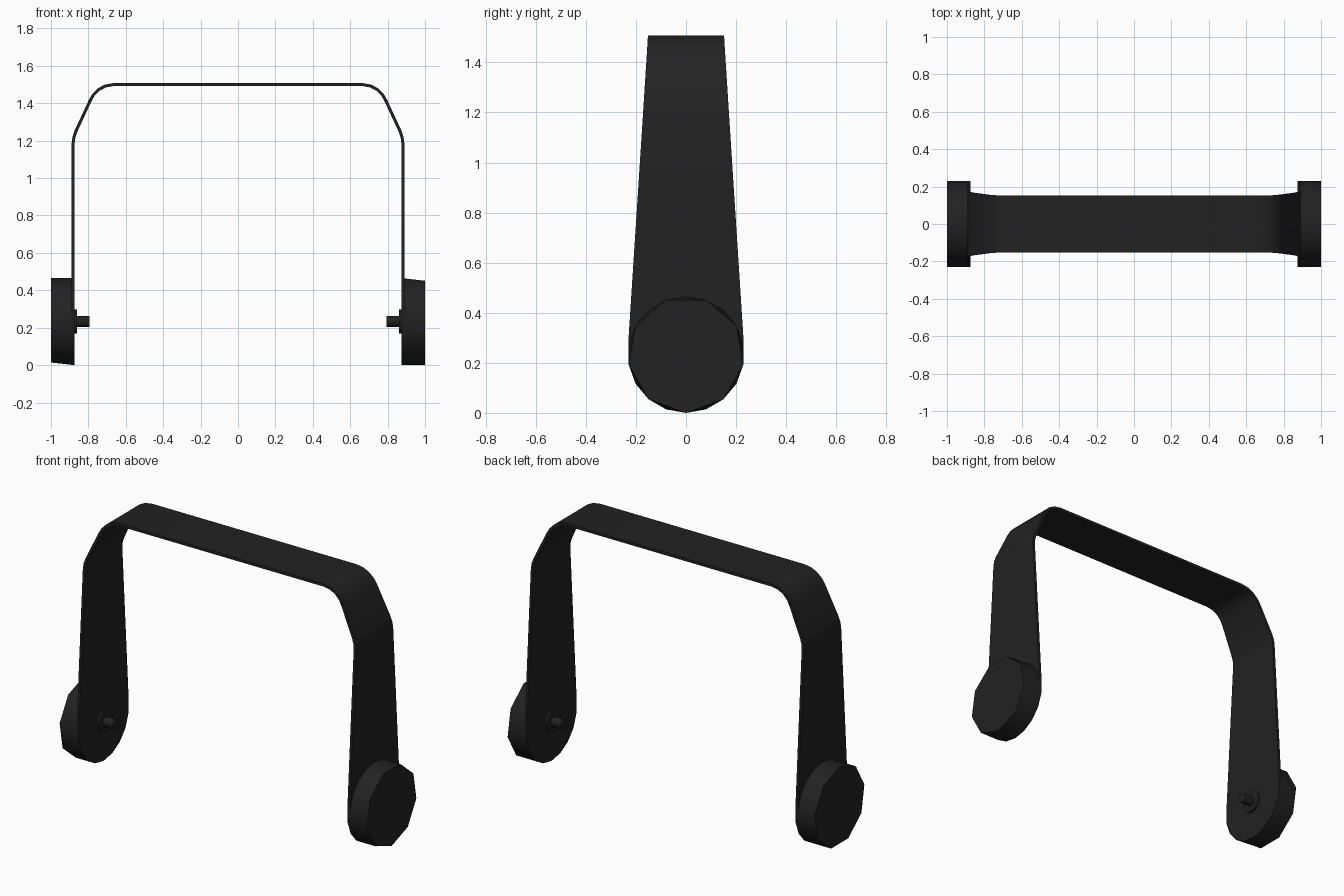
import bpy, bmesh, math

cube = bpy.data.objects.get("Cube")
if cube:
    bpy.data.objects.remove(cube)

RADIUS = 0.2325      # knob radius, also the height of the pivot
STRAP_X = 0.881      # middle of the upright part of the strap
SIDES = 9

black = bpy.data.materials.new("matte black")
black.use_nodes = True
colour = (0.016, 0.016, 0.016, 1)
black.diffuse_color = colour
black.node_tree.nodes["Principled BSDF"].inputs["Base Color"].default_value = colour


def finish(name, bm, thickness=0):
    bmesh.ops.recalc_face_normals(bm, faces=bm.faces)
    mesh = bpy.data.meshes.new(name)
    bm.to_mesh(mesh)
    bm.free()
    obj = bpy.data.objects.new(name, mesh)
    bpy.context.collection.objects.link(obj)
    mesh.materials.append(black)
    bpy.ops.object.select_all(action='DESELECT')
    obj.select_set(True)
    bpy.context.view_layer.objects.active = obj
    if thickness:
        mod = obj.modifiers.new("thickness", 'SOLIDIFY')
        mod.thickness = thickness
        mod.offset = 0
        mod.use_even_offset = True
        bpy.ops.object.modifier_apply(modifier=mod.name)
    bpy.ops.object.shade_smooth_by_angle(angle=math.radians(30))
    return obj


def ring(bm, x, radius, count, flip):
    # Points around the pivot, starting at the bottom (or at the top when flipped)
    verts = []
    for i in range(count):
        a = 2 * math.pi * i / count
        verts.append(bm.verts.new((x, radius * math.sin(a),
                                   RADIUS - flip * radius * math.cos(a))))
    return verts


# Strap: a tapering band with rounded ends, bent over the top
def half_width(z):
    return 0.152 + (1.5 - z) * 0.0645


half_path = []
for k in range(5):
    a = math.radians(20 * k)
    half_path.append((STRAP_X, RADIUS - RADIUS * math.cos(a), RADIUS * math.sin(a)))
bends = [(0.881, 0.3), (0.881, 1.19), (0.877, 1.22), (0.867, 1.25),
         (0.79, 1.415), (0.773, 1.445), (0.745, 1.473), (0.71, 1.492), (0.665, 1.5)]
half_path += [(x, z, half_width(z)) for x, z in bends]
path = half_path + [(-x, z, w) for x, z, w in reversed(half_path)]

bm = bmesh.new()
rows = [[bm.verts.new((x, s * w, z)) for s in (-1, 1)] for x, z, w in path]
for a, b in zip(rows, rows[1:]):
    bm.faces.new((a[0], a[1], b[1], b[0]))
bmesh.ops.remove_doubles(bm, verts=bm.verts, dist=0.0001)
finish("strap", bm, 0.016)

for side, label in ((1, "left"), (-1, "right")):
    # Knob: fine inner rim joined to a coarser outer face
    bm = bmesh.new()
    outer = ring(bm, side, RADIUS, SIDES, side)
    inner = ring(bm, side * 0.875, RADIUS, 2 * SIDES, side)
    bm.faces.new(outer)
    bm.faces.new(inner)
    for i in range(SIDES):
        o0, o1 = outer[i], outer[(i + 1) % SIDES]
        a, b, c = inner[2 * i], inner[2 * i + 1], inner[(2 * i + 2) % (2 * SIDES)]
        for tri in ((o0, a, b), (o0, b, o1), (o1, b, c)):
            bm.faces.new(tri)
    finish(label + "_knob", bm)

    # Washer and pivot pin on the inside of the strap
    for name, radius, x0, x1 in (("washer", 0.064, 0.88, 0.86),
                                 ("pivot_pin", 0.029, 0.88, 0.795)):
        bm = bmesh.new()
        a = ring(bm, side * x0, radius, 16, side)
        b = ring(bm, side * x1, radius, 16, side)
        bm.faces.new(a)
        bm.faces.new(b)
        for i in range(16):
            j = (i + 1) % 16
            bm.faces.new((a[i], a[j], b[j], b[i]))
        finish(label + "_" + name, bm)
